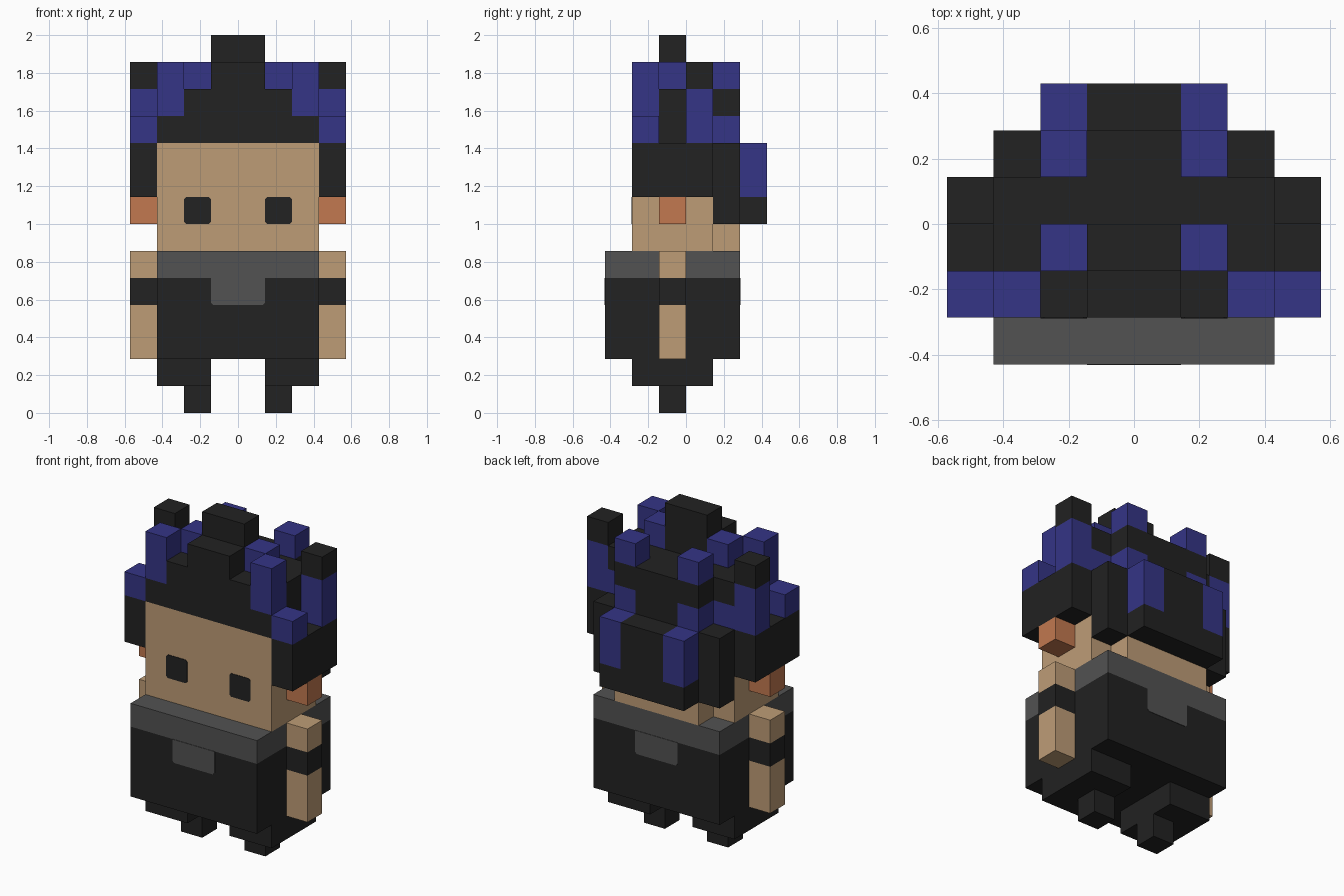
import bpy
import bmesh
from mathutils import Matrix, Vector

U = 2 / 14  # size of one block

if "Cube" in bpy.data.objects:
    bpy.data.objects.remove(bpy.data.objects["Cube"], do_unlink=True)


def make_material(name, rgb):
    mat = bpy.data.materials.new(name)
    mat.use_nodes = True
    mat.diffuse_color = (*rgb, 1)
    bsdf = next(n for n in mat.node_tree.nodes if n.type == 'BSDF_PRINCIPLED')
    bsdf.inputs["Base Color"].default_value = (*rgb, 1)
    return mat


black = make_material("black", (0.016, 0.016, 0.016))
blue = make_material("blue", (0.035, 0.035, 0.24))
skin = make_material("skin", (0.515, 0.335, 0.183))
orange = make_material("ear_orange", (0.54, 0.19, 0.08))
grey = make_material("grey", (0.084, 0.084, 0.084))


def finish(name, bm, mat):
    mesh = bpy.data.meshes.new(name)
    bm.to_mesh(mesh)
    bm.free()
    mesh.materials.append(mat)
    obj = bpy.data.objects.new(name, mesh)
    bpy.context.scene.collection.objects.link(obj)
    return obj


def block(name, mat, x, y, z):
    """Box spanning the given block ranges."""
    lo, hi = (Vector(v) * U for v in zip(x, y, z))
    bm = bmesh.new()
    bmesh.ops.create_cube(bm, size=1, matrix=Matrix.Translation((lo + hi) / 2)
                          @ Matrix.Diagonal((*(hi - lo), 1)))
    return finish(name, bm, mat)


def pair(name, mat, x, y, z):
    """Left block and its mirrored right twin."""
    block("left_" + name, mat, x, y, z)
    block("right_" + name, mat, (-x[1], -x[0]), y, z)


def plate(name, mat, x, z, y, out, c=0.08, clip_top=True):
    """Thin plate facing front or back with clipped corners."""
    (x0, x1), (z0, z1) = x, z
    pts = [(x0, z0 + c), (x0 + c, z0), (x1 - c, z0), (x1, z0 + c)]
    if clip_top:
        pts += [(x1, z1 - c), (x1 - c, z1), (x0 + c, z1), (x0, z1 - c)]
    else:
        pts += [(x1, z1), (x0, z1)]
    bm = bmesh.new()
    face = bm.faces.new([bm.verts.new((px * U, y * U, pz * U)) for px, pz in pts])
    ext = bmesh.ops.extrude_face_region(bm, geom=[face])["geom"]
    verts = [v for v in ext if isinstance(v, bmesh.types.BMVert)]
    bmesh.ops.translate(bm, verts=verts, vec=(0, out * 0.003, 0))
    bmesh.ops.recalc_face_normals(bm, faces=bm.faces)
    return finish(name, bm, mat)


# Feet, legs and clothed body
pair("foot", black, (1, 2), (-1, 0), (0, 1))
pair("leg", black, (1, 3), (-2, 1), (1, 2))
block("shirt", black, (-3, 3), (-3, 2), (2, 5))
block("collar", grey, (-3, 3), (-3, 2), (5, 6))
plate("collar_front_tab", grey, (-1, 1), (4, 5), -3, -1, clip_top=False)
plate("collar_back_tab", grey, (-1, 1), (4, 5), 2, 1, clip_top=False)

# Arms with a dark band
pair("forearm", skin, (3, 4), (-1, 0), (2, 4))
pair("arm_band", black, (3, 4), (-1, 0), (4, 5))
pair("shoulder", skin, (3, 4), (-1, 0), (5, 6))

# Head, nape, ears and eyes
block("head", skin, (-3, 3), (-2, 1), (6, 10))
block("nape", skin, (-2, 2), (1, 2), (6, 7))
pair("ear", orange, (3, 4), (-1, 0), (7, 8))
for side, x in (("left", (1, 2)), ("right", (-2, -1))):
    plate(side + "_eye", black, x, (7, 8), -2, -1)

# Hair around the sides and back of the head
pair("side_hair", black, (3, 4), (-2, 1), (8, 10))
block("back_hair", black, (-3, 3), (1, 2), (7, 10))
block("back_hair_middle", black, (-1, 1), (2, 3), (7, 10))
pair("back_lock_tip", black, (1, 2), (2, 3), (7, 8))
pair("back_lock", blue, (1, 2), (2, 3), (8, 10))

# Hair cap
block("hair_cap_front", black, (-3, 3), (-2, 0), (10, 11))
block("hair_cap_middle", black, (-2, 2), (0, 1), (10, 11))
block("hair_cap_back", black, (-1, 1), (1, 2), (10, 11))
pair("cap_streak", blue, (2, 3), (0, 1), (10, 11))
pair("cap_back_streak", blue, (1, 2), (1, 2), (10, 11))
block("hair_crown_front", black, (-2, 2), (-2, -1), (11, 12))
block("hair_crown_middle", black, (-3, 3), (-1, 1), (11, 12))
block("hair_crown_back", black, (-2, 2), (1, 2), (11, 12))

# Spikes
block("front_tuft", black, (-1, 1), (-2, -1), (12, 13))
block("top_tuft", black, (-1, 1), (-1, 0), (12, 14))
pair("front_spike", blue, (2, 3), (-2, -1), (11, 13))
pair("middle_spike", blue, (1, 2), (-1, 0), (12, 13))
pair("back_spike", blue, (1, 2), (1, 2), (12, 13))
pair("temple_spike", blue, (3, 4), (-2, -1), (10, 11))
pair("side_spike", blue, (3, 4), (0, 1), (10, 12))
pair("side_spike_tip", black, (3, 4), (0, 1), (12, 13))
